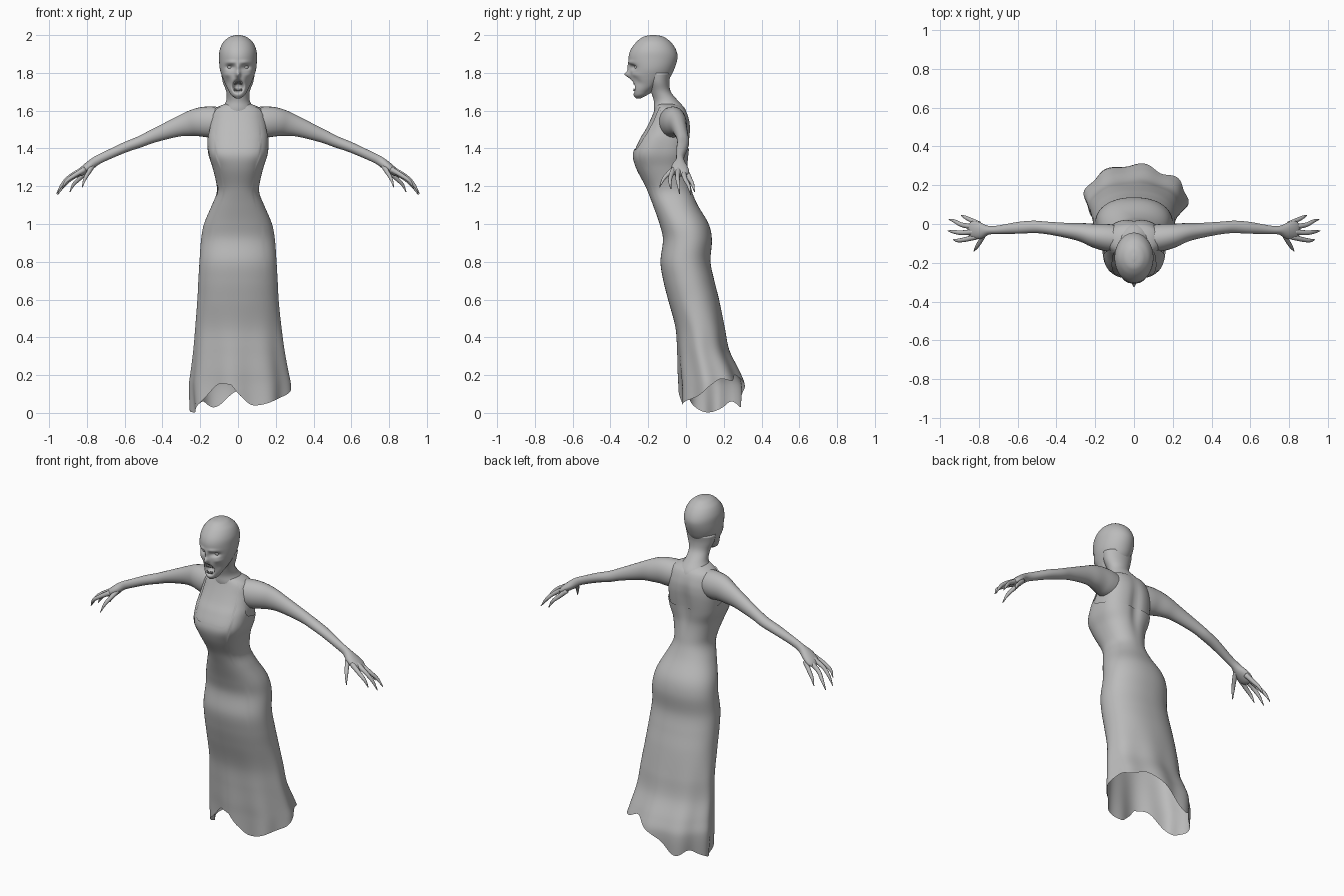
import bpy, bmesh, math
from mathutils import Vector

if "Cube" in bpy.data.objects:
    bpy.data.objects.remove(bpy.data.objects["Cube"])

grey = bpy.data.materials.new("pale grey")
grey.diffuse_color = (0.5, 0.5, 0.5, 1)
grey.use_nodes = True
grey.node_tree.nodes["Principled BSDF"].inputs["Base Color"].default_value = grey.diffuse_color


def interp(table, x):
    """Smooth (Hermite) lookup of the values in rows of (key, values...)."""
    x = min(max(x, table[0][0]), table[-1][0])
    i = 0
    while i < len(table) - 2 and x > table[i + 1][0]:
        i += 1
    a, b = table[i], table[i + 1]
    p, q = table[max(i - 1, 0)], table[min(i + 2, len(table) - 1)]
    h = b[0] - a[0]
    t = (x - a[0]) / h
    out = []
    for k in range(1, len(a)):
        ma = (b[k] - p[k]) / (b[0] - p[0]) * h
        mb = (q[k] - a[k]) / (q[0] - a[0]) * h
        out.append((2*t**3 - 3*t*t + 1) * a[k] + (t**3 - 2*t*t + t) * ma
                   + (3*t*t - 2*t**3) * b[k] + (t**3 - t*t) * mb)
    return out


def finish(name, bm, mirror=False):
    bmesh.ops.recalc_face_normals(bm, faces=bm.faces)
    me = bpy.data.meshes.new(name)
    bm.to_mesh(me)
    bm.free()
    me.materials.append(grey)
    for f in me.polygons:
        f.use_smooth = True
    ob = bpy.data.objects.new(name, me)
    bpy.context.collection.objects.link(ob)
    if mirror:
        ob.modifiers.new("mirror", 'MIRROR').use_mirror_merge = False
    return ob


def skin_rings(bm, rings, caps=True):
    vs = [[bm.verts.new(p) for p in r] for r in rings]
    n = len(vs[0])
    for a, b in zip(vs, vs[1:]):
        for j in range(n):
            bm.faces.new((a[j], a[(j+1) % n], b[(j+1) % n], b[j]))
    if caps:
        bm.faces.new(vs[0])
        bm.faces.new(vs[-1])


def section(table, z, th, inset=0.0):
    """Point on the superellipse section of a (z, half width, front, back, power) table."""
    hw, yf, yb, n = interp(table, z)
    c, s = math.cos(th), math.sin(th)
    x = (hw - inset) * math.copysign(abs(c) ** (2/n), c)
    y = (yf + yb) / 2 + ((yb - yf) / 2 - inset) * math.copysign(abs(s) ** (2/n), s)
    return Vector((x, y, z))


def tube(bm, path, steps=5, n=16):
    """Tube through (x, y, z, side radius, up radius) points."""
    tab = [(i, *p) for i, p in enumerate(path)]
    count = (len(path) - 1) * steps
    pts = [interp(tab, i / steps) for i in range(count + 1)]
    rings = []
    for i, p in enumerate(pts):
        t = (Vector(pts[min(i+1, count)][:3]) - Vector(pts[max(i-1, 0)][:3])).normalized()
        side = Vector((0, 1, 0))
        side = (side - t * side.dot(t)).normalized()
        up = t.cross(side)
        rings.append([Vector(p[:3]) + side * p[3] * math.cos(a) + up * p[4] * math.sin(a)
                      for a in (math.tau * j / n for j in range(n))])
    skin_rings(bm, rings)


# Body profile: z, half width, front y, back y, squareness
body = [(0, .262, -.03, .305, 2), (.15, .265, -.035, .305, 2), (.22, .255, -.04, .28, 2),
        (.33, .24, -.045, .228, 2), (.45, .228, -.055, .205, 2.1), (.6, .215, -.095, .175, 2.2),
        (.7, .21, -.12, .15, 2.2), (.8, .204, -.135, .13, 2.2), (.92, .195, -.122, .137, 2.2),
        (1.0, .18, -.14, .12, 2.2), (1.1, .138, -.175, .062, 2.2), (1.16, .114, -.198, .036, 2.2),
        (1.2, .112, -.215, .026, 2.2), (1.3, .135, -.266, .012, 2.4), (1.37, .157, -.281, .016, 2.7),
        (1.45, .163, -.25, .026, 2.6), (1.5, .158, -.22, .03, 2.5), (1.55, .15, -.195, .025, 2.4),
        (1.61, .13, -.17, 0, 2.3), (1.636, .075, -.165, -.035, 2)]


def groove(p):
    """Hollow along the spine."""
    if p.y > -.1:
        p.y -= .014 * math.exp(-(p.x/.03)**2 - ((p.z-1.42)/.13)**2)
    return p


# Torso under the dress
N = 80
bm = bmesh.new()
skin_rings(bm, [[groove(section(body, 1.25 + .386*i/30, math.tau*j/N, .006)) for j in range(N)]
                for i in range(31)])
finish("torso", bm)

# Dress: ragged hem and strapped neckline given by angle
hem = [(-100, .15), (-90, .09), (-75, .04), (-45, .07), (-20, .1), (0, .15), (20, .18), (40, .17),
       (60, .2), (80, .15), (100, .1), (120, .03), (140, .06), (160, .03), (180, .005), (200, .01),
       (220, .06), (243, .15), (260, .15)]
neckline = [(-90, 1.40), (-62, 1.40), (-52, 1.45), (-44, 1.6), (-30, 1.6), (-18, 1.48),
            (0, 1.43), (30, 1.41), (60, 1.4), (90, 1.4)]
N, M = 144, 90
rings = [[] for _ in range(M + 1)]
for j in range(N):
    deg = -100 + 360 * j / N
    th = math.radians(deg)
    low = interp(hem, deg)[0]
    high = interp(neckline, math.degrees(math.asin(math.sin(th))))[0]
    for i in range(M + 1):
        z = low + (high - low) * i / M
        p = groove(section(body, z, th))
        flare = max(0, 1 - z / .6) ** 1.5
        fold = .012 * flare * math.cos(8 * (th - math.radians(80)))
        p.x += fold * math.cos(th) + .016 * flare
        p.y += fold * math.sin(th)
        rings[i].append(p)
bm = bmesh.new()
skin_rings(bm, rings, caps=False)
finish("dress", bm)

# Neck, flaring into the shoulders and up the back of the skull
neck = [(1.56, .1, -.16, .01, 2), (1.61, .085, -.17, -.005, 2), (1.65, .063, -.17, -.04, 2),
        (1.7, .062, -.185, -.08, 2), (1.75, .08, -.2, -.088, 2), (1.8, .09, -.21, -.08, 2)]
bm = bmesh.new()
skin_rings(bm, [[section(neck, 1.56 + .24*i/20, math.tau*j/40) for j in range(40)]
                for i in range(21)])
finish("neck", bm)

# Head with face features pushed in and out: x, z, width, height, depth, sharpness
skull = [(1.665, .012, -.265, -.24, 2), (1.68, .034, -.277, -.21, 2), (1.7, .047, -.282, -.185, 2),
         (1.73, .062, -.286, -.14, 2), (1.77, .08, -.294, -.09, 2), (1.82, .096, -.297, -.062, 2),
         (1.88, .1, -.304, -.045, 2), (1.92, .097, -.294, -.052, 2), (1.96, .08, -.266, -.077, 2),
         (1.985, .054, -.237, -.108, 2), (1.995, .034, -.215, -.13, 2), (2.0, .008, -.185, -.16, 2)]
features = [(0, 1.793, .012, .017, -.03, 1), (0, 1.83, .011, .02, -.012, 1),
            (.042, 1.83, .021, .012, .023, 1), (.035, 1.856, .028, .009, -.007, 1),
            (0, 1.728, .026, .03, .045, 2), (.055, 1.75, .016, .024, .01, 1),
            (.06, 1.79, .02, .012, -.006, 1)]
N, M = 112, 84
rings = []
for i in range(M + 1):
    ring = []
    z = 1.8325 - .1675 * math.cos(math.pi * i / M)
    for j in range(N):
        p = section(skull, z, math.tau * j / N)
        if p.y < -.19:
            p.y += sum(d * math.exp(-(((abs(p.x)-fx)/w)**2 + ((z-fz)/h)**2) ** k)
                       for fx, fz, w, h, d, k in features)
        ring.append(p)
    rings.append(ring)
bm = bmesh.new()
skin_rings(bm, rings)
finish("head", bm)

# Eyes
bm = bmesh.new()
bmesh.ops.create_uvsphere(bm, u_segments=16, v_segments=10, radius=.014)
bmesh.ops.translate(bm, verts=bm.verts, vec=(.042, -.258, 1.83))
finish("eyes", bm, mirror=True)

# Teeth, upper and lower rows
bm = bmesh.new()
for z, tip in ((1.752, -.014), (1.704, .012)):
    for k in range(3):
        x = .004 + .007 * k
        y = -.276 + 12 * x * x
        tube(bm, [(x, y, z, .004, .0035), (x, y + .001, z + tip, .0025, .002)], steps=2, n=6)
finish("teeth", bm, mirror=True)

# Arms with palms
bm = bmesh.new()
tube(bm, [(.06, -.08, 1.54, .07, .075), (.14, -.07, 1.54, .07, .082), (.2, -.06, 1.54, .062, .077),
          (.26, -.045, 1.53, .05, .065), (.33, -.035, 1.51, .04, .05), (.45, -.02, 1.465, .032, .035),
          (.52, -.015, 1.435, .032, .03), (.6, -.02, 1.405, .03, .027), (.7, -.03, 1.36, .022, .024),
          (.75, -.032, 1.335, .023, .024), (.79, -.035, 1.305, .042, .025),
          (.83, -.03, 1.275, .046, .02), (.85, -.03, 1.26, .03, .011)], n=24)
finish("arms", bm, mirror=True)

# Clawed fingers
fingers = [[(.81, -.065, 1.29), (.87, -.08, 1.255), (.91, -.085, 1.225), (.93, -.08, 1.185)],
           [(.82, -.04, 1.29), (.89, -.045, 1.25), (.93, -.04, 1.21), (.96, -.035, 1.16)],
           [(.82, -.015, 1.28), (.885, -.005, 1.24), (.925, .015, 1.2), (.955, .025, 1.155)],
           [(.8, 0, 1.28), (.84, .02, 1.24), (.87, .035, 1.21), (.89, .045, 1.17)],
           [(.77, -.045, 1.31), (.79, -.085, 1.275), (.81, -.118, 1.24), (.825, -.14, 1.195)]]
bm = bmesh.new()
for f in fingers:
    tube(bm, [(*p, r, r) for p, r in zip(f, (.015, .012, .009, .002))], n=10)
finish("fingers", bm, mirror=True)
